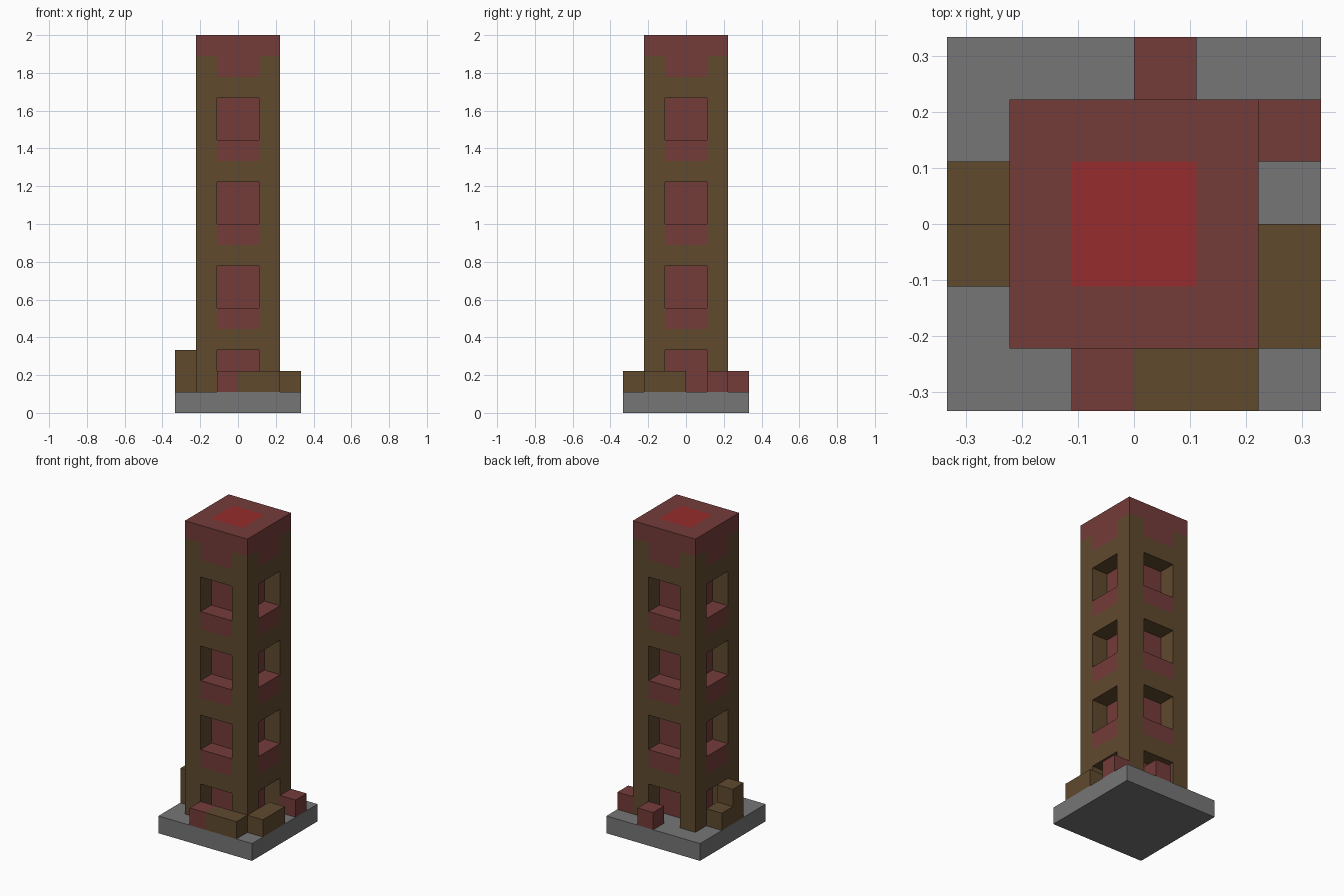
import bpy
import bmesh
from mathutils import Matrix, Vector

UNIT = 1 / 9  # one block of the tower's grid

cube = bpy.data.objects.get("Cube")
if cube:
    bpy.data.objects.remove(cube, do_unlink=True)


def material(name, rgb):
    mat = bpy.data.materials.new(name)
    mat.use_nodes = True
    mat.diffuse_color = (*rgb, 1)
    mat.node_tree.nodes["Principled BSDF"].inputs["Base Color"].default_value = (*rgb, 1)
    return mat


stone = material("grey stone", (0.18, 0.18, 0.18))
brown = material("brown wall", (0.115, 0.067, 0.027))
brick = material("dull red brick", (0.172, 0.045, 0.041))
bright = material("bright red roof", (0.31, 0.025, 0.026))


def new_box(low, high):
    low, high = Vector(low), Vector(high)
    bm = bmesh.new()
    bmesh.ops.create_cube(bm, size=1)
    bmesh.ops.scale(bm, vec=high - low, verts=bm.verts)
    bmesh.ops.translate(bm, vec=(low + high) / 2, verts=bm.verts)
    return bm


def finish(name, bm, mats):
    bmesh.ops.transform(bm, matrix=Matrix.Scale(UNIT, 4), verts=bm.verts)
    mesh = bpy.data.meshes.new(name)
    bm.to_mesh(mesh)
    bm.free()
    for mat in mats:
        mesh.materials.append(mat)
    obj = bpy.data.objects.new(name, mesh)
    bpy.context.collection.objects.link(obj)


def block(name, low, high, mat):
    finish(name, new_box(low, high), [mat])


# Base slab
block("base_slab", (-3, -3, 0), (3, 3, 1), stone)

# Tower shaft, cut into panels
bm = new_box((-2, -2, 1), (2, 2, 18))
cuts = [((s, 0, 0), (1, 0, 0)) for s in (-1, 1)]
cuts += [((0, s, 0), (0, 1, 0)) for s in (-1, 1)]
cuts += [((0, 0, z), (0, 0, 1)) for z in range(3, 18) if z % 4 != 2]
for point, normal in cuts:
    bmesh.ops.bisect_plane(bm, geom=bm.verts[:] + bm.edges[:] + bm.faces[:],
                           plane_co=point, plane_no=normal)
bm.normal_update()


def centre(face):
    return face.calc_center_median()


# Window recesses: the middle panel of each side, two blocks tall
windows = []
for face in bm.faces:
    c = centre(face)
    if abs(face.normal.z) < 0.5 and min(abs(c.x), abs(c.y)) < 0.5 and 1 < c.z % 4 < 3 and c.z < 16:
        windows.append(face)
bmesh.ops.inset_individual(bm, faces=windows, thickness=0, depth=-1)
bm.normal_update()

# Nothing is needed where the shaft meets the slab
bmesh.ops.delete(bm, geom=[f for f in bm.faces if centre(f).z < 1.01], context="FACES")

# Colours: brick cap, sills and recess backs, bright roof panel, brown elsewhere
for face in bm.faces:
    c, n = centre(face), face.normal
    near, far = sorted((abs(c.x), abs(c.y)))
    if n.z > 0.5:
        face.material_index = 2 if c.z > 17.9 and far < 0.5 else 1
    elif n.z > -0.5:
        recess_back = far < 1.1
        sill = far > 1.9 and near < 0.5 and c.z % 4 < 1
        face.material_index = int(recess_back or sill or c.z > 17)
finish("tower", bm, [brown, brick, bright])

# Loose blocks around the foot
block("front_brick_block", (-1, -3, 1), (0, -2, 2), brick)
block("front_brown_block", (0, -3, 1), (2, -2, 2), brown)
block("left_brown_block", (2, -2, 1), (3, 0, 2), brown)
block("left_brick_block", (2, 1, 1), (3, 2, 2), brick)
block("back_brick_block", (0, 2, 1), (1, 3, 2), brick)
block("right_tall_block", (-3, -1, 1), (-2, 0, 3), brown)
block("right_low_block", (-3, 0, 1), (-2, 1, 2), brown)
